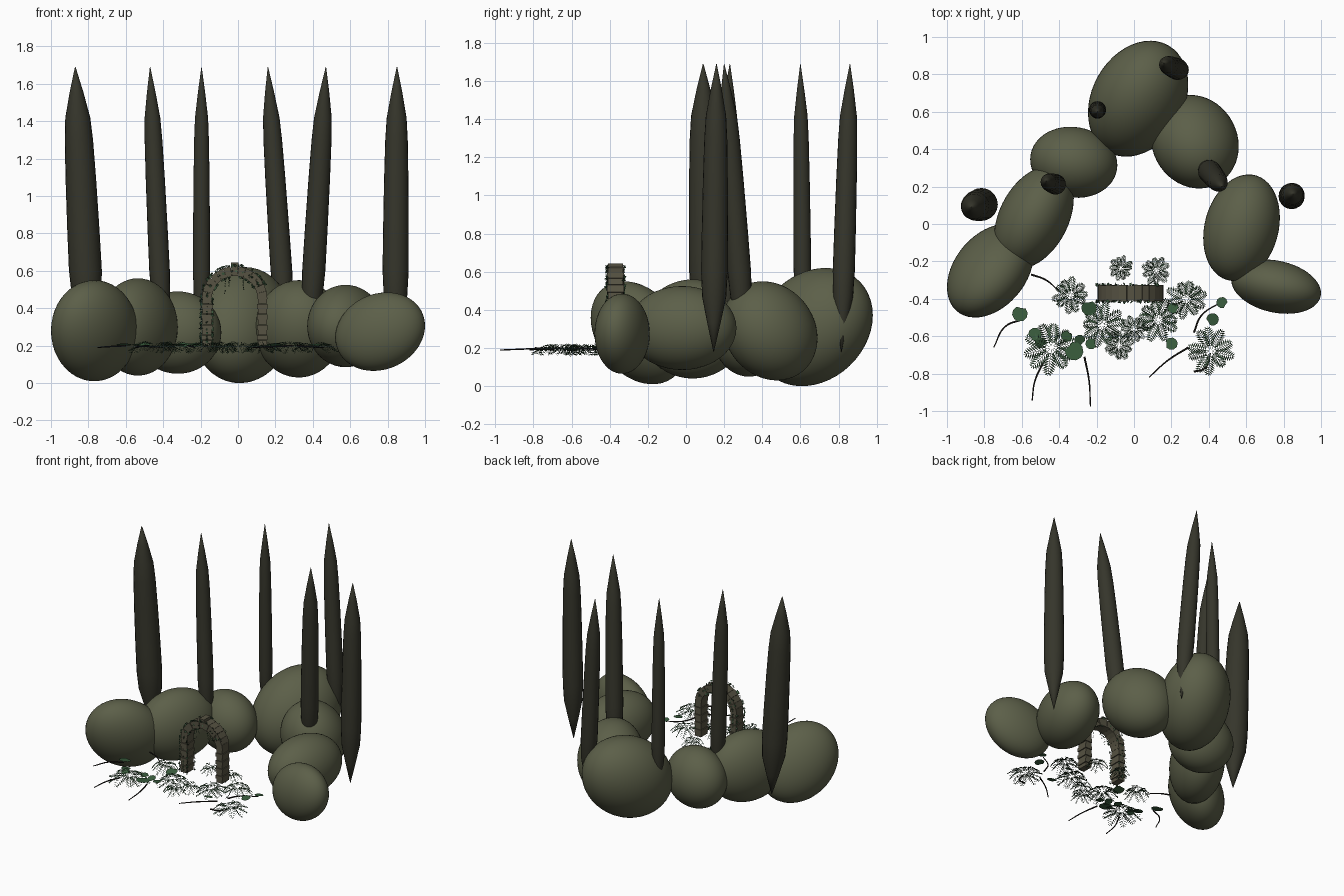
import bpy, bmesh, math, random
from mathutils import Vector, Matrix

random.seed(4)
cube = bpy.data.objects.get("Cube")
if cube:
    bpy.data.objects.remove(cube)


def material(name, rgb):
    m = bpy.data.materials.new(name)
    m.diffuse_color = (*rgb, 1)
    m.use_nodes = True
    m.node_tree.nodes["Principled BSDF"].inputs["Base Color"].default_value = (*rgb, 1)
    return m


BUSH = material("olive bush", (0.107, 0.115, 0.066))
TREE = material("dark cypress", (0.036, 0.036, 0.024))
STONE = material("weathered stone", (0.092, 0.084, 0.054))
FERN = material("fern green", (0.055, 0.125, 0.06))
SHADE = material("deep fern green", (0.028, 0.062, 0.03))
ROUND = material("round leaf green", (0.04, 0.105, 0.045))
TWIG = material("dark twig", (0.012, 0.01, 0.008))


def finish(bm, name, mats, smooth=False):
    mesh = bpy.data.meshes.new(name)
    bm.to_mesh(mesh)
    bm.free()
    for m in mats:
        mesh.materials.append(m)
    for p in mesh.polygons:
        p.use_smooth = smooth
    ob = bpy.data.objects.new(name, mesh)
    bpy.context.collection.objects.link(ob)
    return ob


# Bushes: slanted ellipsoids from half extents and axis slants
def bush(name, centre, half, xy=0, xz=0, yz=0):
    bm = bmesh.new()
    bmesh.ops.create_uvsphere(bm, u_segments=48, v_segments=24, radius=1)
    b = math.sqrt(1 - xy * xy)
    c = (yz - xy * xz) / b
    d = math.sqrt(1 - xz * xz - c * c)
    shear = Matrix(((1, 0, 0), (xy, b, 0), (xz, c, d)))
    m = Matrix.Diagonal(half) @ shear
    bm.transform(Matrix.Translation(centre) @ m.to_4x4())
    finish(bm, name, [BUSH], True)


bush("bush_right_front", (-.768, -.25, .28), (.232, .25, .27), .35, 0, -.3)
bush("bush_right_middle", (-.535, .035, .30), (.213, .275, .26), .37)
bush("bush_right_back", (-.322, .33, .27), (.233, .19, .22), -.08)
bush("bush_back", (.022, .67, .31), (.268, .31, .31), .24, .05, .2)
bush("bush_left_back", (.325, .44, .29), (.235, .25, .26), -.1, 0, -.15)
bush("bush_left_middle", (.575, -.02, .305), (.205, .285, .22), .19)
bush("bush_left_front", (.76, -.335, .275), (.24, .145, .21), -.24, .15)

# Cypresses: leaning spindles
PROFILE = [(.02, 0), (.5, .1), (.9, .19), (1, .28), (.98, .42), (.93, .6),
           (.86, .74), (.76, .82), (.42, .91), (.02, 1)]


def cypress(name, base, tip, radius):
    bm = bmesh.new()
    base, tip = Vector((*base, .18)), Vector((*tip, 1.69))
    n = 20
    rings = []
    for r, t in PROFILE:
        c = base.lerp(tip, t)
        rings.append([bm.verts.new(c + Vector((math.cos(a), math.sin(a), 0)) * r * radius)
                      for a in (math.tau * i / n for i in range(n))])
    for lo, hi in zip(rings, rings[1:]):
        for i in range(n):
            j = (i + 1) % n
            bm.faces.new((lo[i], lo[j], hi[j], hi[i]))
    bm.faces.new(rings[0][::-1])
    bm.faces.new(rings[-1])
    finish(bm, name, [TREE], True)


for i, (base, tip, r) in enumerate([
        ((-.795, .11), (-.87, .09), .088), ((-.40, .205), (-.47, .23), .055),
        ((-.195, .615), (-.195, .60), .046), ((.26, .815), (.16, .86), .058),
        ((.38, .31), (.47, .20), .062), ((.84, .145), (.85, .16), .07)]):
    cypress(f"cypress_{i + 1}", base, tip, r)

# Stone arch: stacked leg blocks and a ring of wedges
AX, AY, SPRING, R = -.018, -.37, .45, .148


def block(bm, centre, size, angle=0, taper=1):
    made = bmesh.ops.create_cube(bm, size=1)["verts"]
    for v in made:
        if v.co.z < 0:
            v.co.x *= taper
    bmesh.ops.transform(bm, verts=made, matrix=Matrix.Translation(centre)
                        @ Matrix.Rotation(angle, 4, 'Y') @ Matrix.Diagonal((*size, 1)))


arch = bmesh.new()
for side in (-1, 1):
    for k in range(9):
        w = .058 if k % 2 else .048
        block(arch, (AX + side * R, AY, .2 + k * .028 + .014),
              (w, .08 + .008 * (k % 2), .026))
STEPS = 13
for k in range(STEPS):
    a = math.pi * ((k + .5) / STEPS - .5)
    key = .02 if k == STEPS // 2 else 0
    rad = R + key / 2
    block(arch, (AX + rad * math.sin(a), AY, SPRING + rad * math.cos(a)),
          (.041, .08 + .008 * (k % 2), .052 + key), a, .72)
finish(arch, "stone_arch", [STONE])


def leaf(bm, points, mat=0):
    f = bm.faces.new([bm.verts.new(p) for p in points])
    f.material_index = mat


# Ferns: rosettes of arching fronds with paired leaflets
def fern(name, x, y, radius, fronds=10):
    bm = bmesh.new()
    turn = random.random()
    for k in range(fronds):
        a = math.tau * (k + turn + random.uniform(-.2, .2)) / fronds
        out = Vector((math.cos(a), math.sin(a), 0))
        side = Vector((-out.y, out.x, 0))
        length = radius * random.uniform(.85, 1.08)
        lift = random.uniform(.01, .035)

        def rib(t):
            z = .195 + lift * math.sin(math.pi * min(t * 1.3, 1.5)) - .012 * t
            return Vector((x, y, z)) + out * length * t

        thin = side * .0012
        leaf(bm, [rib(.08) - thin, rib(1) - thin, rib(1) + thin, rib(.08) + thin], k % 2)
        pairs = 9
        for i in range(pairs):
            t = .2 + .78 * i / pairs
            span = radius * .27 * math.sin(math.pi * (.22 + .7 * i / pairs))
            for s in (-1, 1):
                root = rib(t)
                end = root + side * s * span + out * span * .6 - Vector((0, 0, .008))
                mid = (root + end) / 2
                w = out * radius * .036
                leaf(bm, [root, mid + w, end, mid - w], k % 2)
    finish(bm, name, [FERN, SHADE])


for i, spec in enumerate([
        (-.34, -.38, .10), (-.17, -.54, .12), (-.44, -.66, .145), (.13, -.51, .12),
        (.28, -.40, .11), (.41, -.68, .125), (-.07, -.235, .07), (.12, -.25, .08),
        (-.08, -.65, .085), (0, -.56, .075)]):
    fern(f"fern_{i + 1}", *spec)

# Round leaves beside the ferns
leaves = bmesh.new()
for x, y, r in [(-.61, -.48, .042), (-.53, -.59, .036), (-.50, -.635, .03),
                (-.32, -.68, .05), (-.24, -.45, .042), (-.23, -.64, .03),
                (.20, -.64, .034), (.42, -.51, .034), (.47, -.42, .03),
                (-.36, -.60, .03), (.21, -.45, .03), (-.29, -.62, .03)]:
    tilt = Matrix.Rotation(random.uniform(-.4, .4), 3, 'X')
    turn = random.uniform(0, 6)
    pts = []
    for k in range(10):
        a = math.tau * k / 10
        rad = r * (.75 if k == 0 else 1)
        pts.append(Vector((x, y, .205))
                   + tilt @ Vector((math.cos(a + turn), math.sin(a + turn), 0)) * rad)
    leaf(leaves, pts)
finish(leaves, "round_leaves", [ROUND])

# Ivy climbing the right leg and thinning over the crown
ivy = bmesh.new()


def ivy_leaf(p, r):
    u = Vector([random.gauss(0, 1) for _ in range(3)]).normalized()
    v = u.cross(Vector((random.random() - .5, 1, random.random()))).normalized()
    leaf(ivy, [p - u * r, p + v * r * .7, p + u * r, p - v * r * .7], random.randrange(2))


for _ in range(260):
    t = random.random() ** 1.4
    d = t * .65
    rad = R + random.choice((-.03, .03, 0, .034))
    y = AY + random.choice((-1, 1, -1)) * random.uniform(.04, .05)
    if d < .25:
        p = Vector((AX - rad, y, .2 + d))
    else:
        a = (d - .25) / R
        p = Vector((AX - rad * math.cos(a), y, SPRING + rad * math.sin(a)))
    ivy_leaf(p, random.uniform(.006, .012))
for x, drop in ((-.07, .09), (-.045, .05), (.03, .07)):
    for k in range(8):
        ivy_leaf(Vector((x + random.uniform(-.004, .004), AY - .03, .57 - drop * k / 7)), .006)
finish(ivy, "arch_ivy", [FERN, SHADE])

# Twigs lying on the ground
for i, path in enumerate([
        [(-.60, -.51), (-.69, -.55), (-.75, -.66)], [(-.48, -.73), (-.53, -.84), (-.545, -.945)],
        [(-.265, -.71), (-.24, -.84), (-.233, -.975)], [(.29, -.66), (.18, -.73), (.08, -.82)],
        [(-.55, -.27), (-.47, -.30), (-.40, -.36)], [(.32, -.58), (.36, -.49), (.46, -.42)],
        [(.32, -.79), (.38, -.77), (.41, -.69)]]):
    cu = bpy.data.curves.new(f"twig_{i + 1}", 'CURVE')
    cu.dimensions = '3D'
    cu.bevel_depth = .005
    cu.bevel_resolution = 1
    cu.use_fill_caps = True
    sp = cu.splines.new('BEZIER')
    sp.bezier_points.add(len(path) - 1)
    for k, (bp, (x, y)) in enumerate(zip(sp.bezier_points, path)):
        bp.co = (x, y, .2 - .005 * k)
        bp.handle_left_type = bp.handle_right_type = 'AUTO'
        bp.radius = 1.1 - .25 * k
    cu.materials.append(TWIG)
    bpy.context.collection.objects.link(bpy.data.objects.new(f"twig_{i + 1}", cu))
